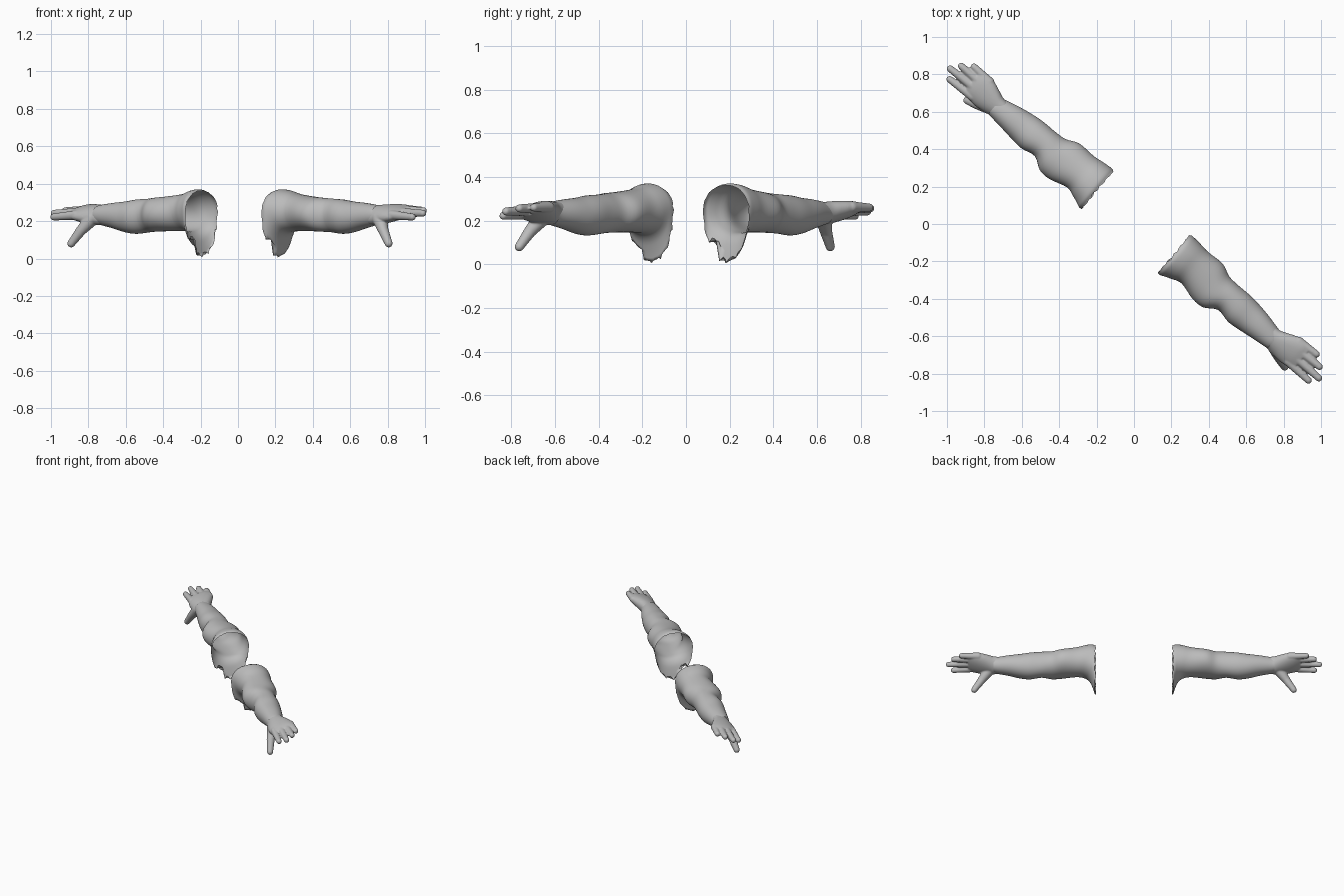
import bpy, bmesh, math, random
from mathutils import Vector, Matrix

random.seed(4)
if "Cube" in bpy.data.objects:
    bpy.data.objects.remove(bpy.data.objects["Cube"], do_unlink=True)

grey = bpy.data.materials.new("plain grey")
grey.use_nodes = True
grey.diffuse_color = (0.5, 0.5, 0.5, 1)
grey.node_tree.nodes["Principled BSDF"].inputs["Base Color"].default_value = (0.5, 0.5, 0.5, 1)

SIDES = 48
TURN = math.radians(-40)   # the pair of arms stands diagonally


def spline(a, b, c, d, t):
    """Smooth interpolation between b and c."""
    return 0.5 * (2 * b + (c - a) * t + (2 * a - 5 * b + 4 * c - d) * t * t
                  + (3 * b - a - 3 * c + d) * t ** 3)


def refine(rows, steps):
    out = []
    for i in range(len(rows) - 1):
        quad = [rows[max(i - 1, 0)], rows[i], rows[i + 1], rows[min(i + 2, len(rows) - 1)]]
        for s in range(steps):
            out.append([spline(*vals, s / steps) for vals in zip(*quad)])
    return out + [rows[-1]]


def loft(bm, rows, mid=0.5, roll=0.0, steps=4, caps=False):
    """Skin oval sections: along, front offset, half width, bottom, top."""
    rings = []
    for u, c, w, low, high in refine(rows, steps):
        waist = max(low, 0.14) * (1 - mid) + high * mid
        ring = []
        for k in range(SIDES):
            a = 2 * math.pi * k / SIDES
            v = c + w * math.copysign(abs(math.cos(a)) ** 0.92, math.cos(a))
            h = high - waist if math.sin(a) > 0 else waist - low
            z = waist + h * math.sin(a) - roll * (v - c)
            ring.append(bm.verts.new((u, -v, z)))
        rings.append(ring)
    for r0, r1 in zip(rings, rings[1:]):
        for k in range(SIDES):
            j = (k + 1) % SIDES
            bm.faces.new((r0[k], r0[j], r1[j], r1[k]))
    if caps:
        bm.faces.new(rings[0])
        bm.faces.new(rings[-1])
    return rings


def capsule(bm, p0, r0, p1, r1):
    """Tapered rounded limb: hull around two balls."""
    part = bmesh.new()
    for (u, v, z), r in ((p0, r0), (p1, r1)):
        bmesh.ops.create_icosphere(part, subdivisions=3, radius=r,
                                   matrix=Matrix.Translation((u, -v, z)))
    hull = bmesh.ops.convex_hull(part, input=part.verts)
    bmesh.ops.delete(part, geom=[g for g in hull["geom_interior"]
                                 if isinstance(g, bmesh.types.BMVert)], context='VERTS')
    temp = bpy.data.meshes.new("limb")
    part.to_mesh(temp)
    part.free()
    bm.from_mesh(temp)
    bpy.data.meshes.remove(temp)


def finish(bm, name):
    bmesh.ops.recalc_face_normals(bm, faces=bm.faces)
    mesh = bpy.data.meshes.new(name)
    bm.to_mesh(mesh)
    bm.free()
    mesh.materials.append(grey)
    mesh.shade_smooth()
    obj = bpy.data.objects.new(name, mesh)
    bpy.context.collection.objects.link(obj)
    obj.rotation_euler.z = TURN
    return obj


def mirror(obj):
    mod = obj.modifiers.new("other side", 'MIRROR')
    mod.use_mirror_merge = False


# Sleeve-like arms, open at the shoulder
bm = bmesh.new()
rings = loft(bm, [
    (0.270, -0.015, 0.135, 0.005, 0.362),
    (0.285, -0.016, 0.135, 0.060, 0.369),
    (0.305, -0.020, 0.130, 0.110, 0.369),
    (0.340, -0.025, 0.122, 0.140, 0.362),
    (0.400, -0.030, 0.110, 0.146, 0.345),
    (0.500, -0.018, 0.124, 0.146, 0.332),
    (0.570, -0.005, 0.108, 0.144, 0.326),
    (0.640, -0.022, 0.085, 0.140, 0.320),
    (0.720, -0.015, 0.092, 0.132, 0.315),
    (0.790, -0.014, 0.086, 0.140, 0.305),
    (0.870, -0.012, 0.074, 0.160, 0.298),
    (0.950, -0.007, 0.060, 0.177, 0.288),
    (0.975, -0.007, 0.056, 0.183, 0.283)])
# Torn shoulder rim, notched on the front underside
for ring in rings[:4]:
    for vert in ring:
        if vert.co.y < -0.03:
            vert.co.z = max(vert.co.z, 0.1 + 0.002 * rings.index(ring))
for k, vert in enumerate(rings[0]):
    tooth = random.uniform(0.0, 1.0) if k % 3 else 0.0
    vert.co.x += 0.010 * tooth - 0.006
    if vert.co.z < 0.18:
        vert.co.z += 0.030 * tooth
mirror(finish(bm, "arms"))

# Hands: palm, four fingers and a lowered thumb fused together
bm = bmesh.new()
loft(bm, [
    (0.930, -0.007, 0.054, 0.184, 0.282),
    (0.970, -0.008, 0.059, 0.182, 0.284),
    (1.010, -0.013, 0.070, 0.188, 0.286),
    (1.060, -0.020, 0.082, 0.196, 0.286),
    (1.110, -0.026, 0.084, 0.208, 0.282),
    (1.150, -0.026, 0.074, 0.222, 0.272)], roll=0.25, caps=True)
fingers = [((1.10, 0.032, 0.232), (1.252, 0.041, 0.222)),
           ((1.12, -0.010, 0.246), (1.287, -0.004, 0.242)),
           ((1.11, -0.050, 0.256), (1.250, -0.053, 0.256)),
           ((1.08, -0.085, 0.262), (1.195, -0.094, 0.260))]
for base, tip in fingers:
    capsule(bm, base, 0.026, tip, 0.0185)
knuckle = (1.055, 0.048, 0.150)
capsule(bm, (1.0, 0.018, 0.217), 0.040, knuckle, 0.028)
capsule(bm, knuckle, 0.028, (1.108, 0.067, 0.080), 0.021)
hands = finish(bm, "hands")
fuse = hands.modifiers.new("fuse", 'REMESH')
fuse.mode = 'VOXEL'
fuse.voxel_size = 0.005
fuse.use_smooth_shade = True
soften = hands.modifiers.new("soften", 'SMOOTH')
soften.factor = 0.5
soften.iterations = 4
mirror(hands)
